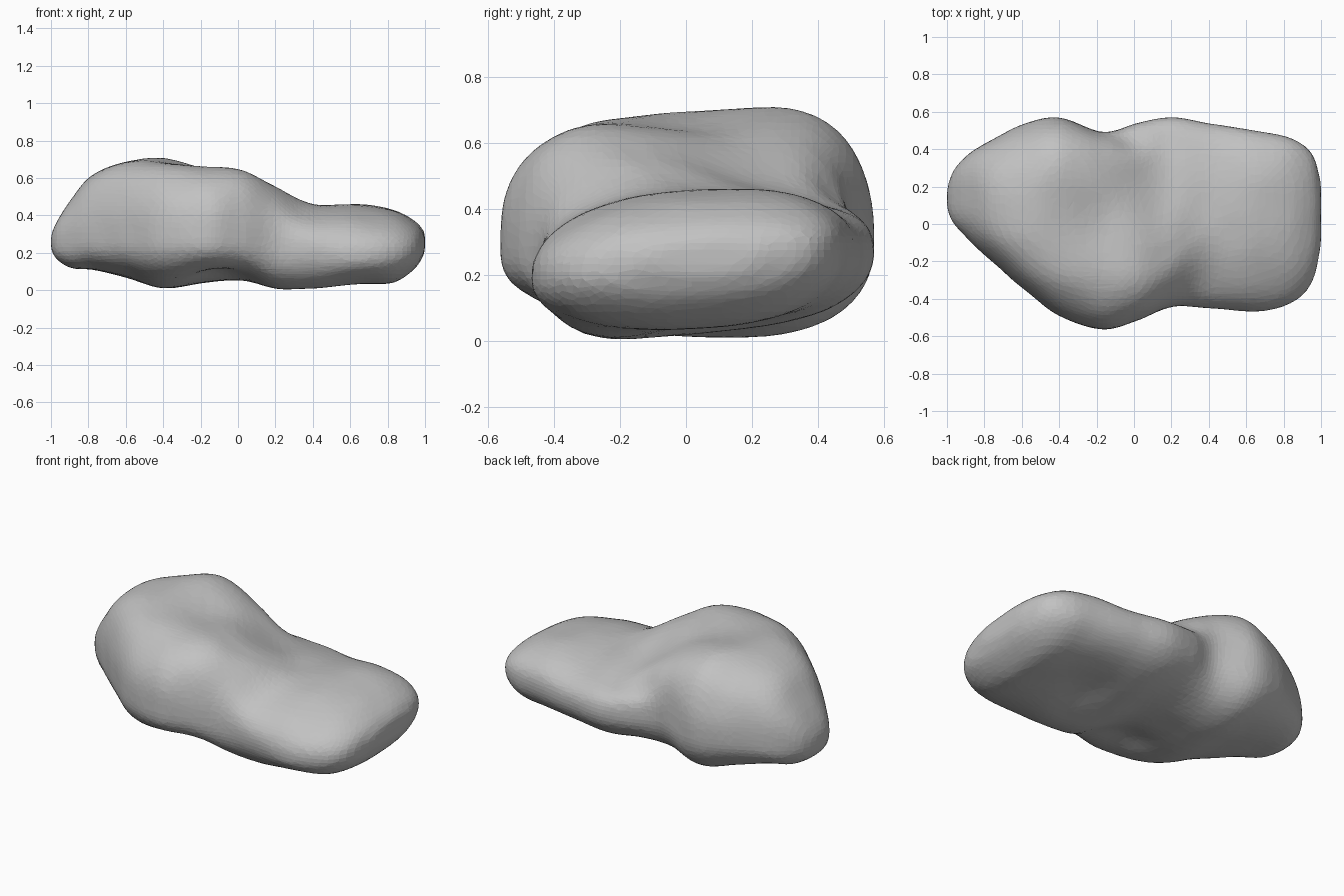
import bpy, bmesh, math
from mathutils import Vector, noise

if "Cube" in bpy.data.objects:
    bpy.data.objects.remove(bpy.data.objects["Cube"])

# Cross-sections along the boulder:
# x, front y, its z, back y, its z, top z, its y, bottom z, its y
SECTIONS = [
    (-1.00, 0.09, 0.26, 0.19, 0.26, 0.29, 0.14, 0.22, 0.14),
    (-0.97, 0.01, 0.25, 0.28, 0.26, 0.37, 0.14, 0.165, 0.14),
    (-0.89, -0.08, 0.26, 0.37, 0.27, 0.49, 0.14, 0.115, 0.15),
    (-0.78, -0.18, 0.27, 0.44, 0.28, 0.615, 0.12, 0.11, 0.16),
    (-0.60, -0.34, 0.28, 0.53, 0.29, 0.69, 0.10, 0.07, 0.18),
    (-0.40, -0.49, 0.29, 0.57, 0.29, 0.715, 0.20, 0.01, 0.16),
    (-0.17, -0.565, 0.29, 0.49, 0.29, 0.68, -0.05, 0.04, 0.12),
    (0.02, -0.515, 0.27, 0.54, 0.28, 0.645, -0.22, 0.05, 0.02),
    (0.20, -0.445, 0.24, 0.57, 0.27, 0.56, -0.18, 0.005, -0.15),
    (0.40, -0.45, 0.22, 0.54, 0.27, 0.463, 0.00, 0.005, -0.18),
    (0.65, -0.47, 0.19, 0.50, 0.28, 0.46, 0.15, 0.03, -0.08),
    (0.83, -0.43, 0.20, 0.46, 0.28, 0.43, 0.16, 0.04, -0.05),
    (0.95, -0.32, 0.22, 0.38, 0.28, 0.365, 0.12, 0.12, 0.00),
    (1.00, -0.12, 0.25, 0.22, 0.28, 0.30, 0.08, 0.21, 0.04),
]
# Hollows and swellings of the skin: centre, radius, push
DENTS = [
    ((0.11, 0.20, 0.57), 0.22, (0, 0, -0.075)),
    ((0.14, 0.42, 0.45), 0.16, (0, 0, -0.05)),
    ((-0.25, 0.00, 0.69), 0.22, (0, 0, -0.04)),
    ((-0.02, 0.47, 0.50), 0.09, (0, -0.02, -0.03)),
    ((-0.42, -0.28, 0.63), 0.16, (0, 0, 0.02)),
    ((-0.12, -0.24, 0.05), 0.17, (0, 0, 0.05)),
    ((0.42, 0.10, 0.03), 0.20, (0, 0, 0.04)),
    ((0.28, -0.32, 0.45), 0.14, (0, 0.01, -0.015)),
]
STEPS, SIDES = 6, 72


def spline(i, t):
    """Smooth blend between section i and the next one."""
    last = len(SECTIONS) - 1
    quad = [SECTIONS[min(max(k, 0), last)] for k in (i - 1, i, i + 1, i + 2)]
    return [0.5 * (2 * b + (c - a) * t + (2 * a - 5 * b + 4 * c - d) * t * t
                   + (3 * b - a - 3 * c + d) * t ** 3) for a, b, c, d in zip(*quad)]


def ring_point(sec, angle):
    """Point on a rounded ring made of four quarter arcs."""
    x, y0, zl, y1, zr, zt, yt, zb, yb = sec
    c, s = math.cos(angle), math.sin(angle)
    # fuller shoulders on the tall end, rounder on the low end
    low = min(1, max(0, (x + 0.05) / 0.4))
    hump = math.exp(-((x + 0.2) / 0.14) ** 2)
    if s < 0:
        power = 2.6 - 0.3 * low if c < 0 else 2.3
    else:
        power = 2.65 - 0.5 * low if c < 0 else 2.5 - 0.1 * low + 0.7 * hump
    u, v = abs(c) ** (2 / power), abs(s) ** (2 / power)
    side_y, side_z = (y1, zr) if c >= 0 else (y0, zl)
    cap_y, cap_z = (yt, zt) if s >= 0 else (yb, zb)
    return Vector((x, cap_y + (side_y - cap_y) * u, side_z + (cap_z - side_z) * v))


def weather(p):
    """Apply the hollows and a faint unevenness."""
    q = p.copy()
    for centre, radius, push in DENTS:
        q += Vector(push) * math.exp(-((p - Vector(centre)).length / radius) ** 2)
    q += noise.noise_vector(p * 6) * 0.004
    return q


# Boulder body
bm = bmesh.new()
rows = [spline(i, k / STEPS) for i in range(len(SECTIONS) - 1) for k in range(STEPS)]
rows.append(SECTIONS[-1])
rings = [[bm.verts.new(weather(ring_point(r, math.tau * j / SIDES))) for j in range(SIDES)]
         for r in rows]
for a, b in zip(rings, rings[1:]):
    for j in range(SIDES):
        k = (j + 1) % SIDES
        bm.faces.new((a[j], a[k], b[k], b[j]))
bm.faces.new(rings[0])
bm.faces.new(list(reversed(rings[-1])))
for v in bm.verts:
    v.co.x = max(-1, min(1, v.co.x))
    v.co.z = max(0, v.co.z)
bmesh.ops.recalc_face_normals(bm, faces=bm.faces)
mesh = bpy.data.meshes.new("boulder")
bm.to_mesh(mesh)
bm.free()
boulder = bpy.data.objects.new("boulder", mesh)
bpy.context.collection.objects.link(boulder)

# Even out the skin, then thin it to irregular stone facets
remesh = boulder.modifiers.new("even_skin", 'REMESH')
remesh.mode = 'VOXEL'
remesh.voxel_size = 0.022
soften = boulder.modifiers.new("soften", 'SMOOTH')
soften.factor, soften.iterations = 0.5, 3
thin = boulder.modifiers.new("stone_facets", 'DECIMATE')
thin.ratio = 0.3

stone = bpy.data.materials.new("stone grey")
stone.diffuse_color = (0.54, 0.54, 0.54, 1)
stone.use_nodes = True
stone.node_tree.nodes["Principled BSDF"].inputs["Base Color"].default_value = stone.diffuse_color
mesh.materials.append(stone)
for o in bpy.context.selected_objects:
    o.select_set(False)
boulder.select_set(True)
bpy.context.view_layer.objects.active = boulder
for m in list(boulder.modifiers):
    bpy.ops.object.modifier_apply(modifier=m.name)
for p in boulder.data.polygons:
    p.material_index = 0
